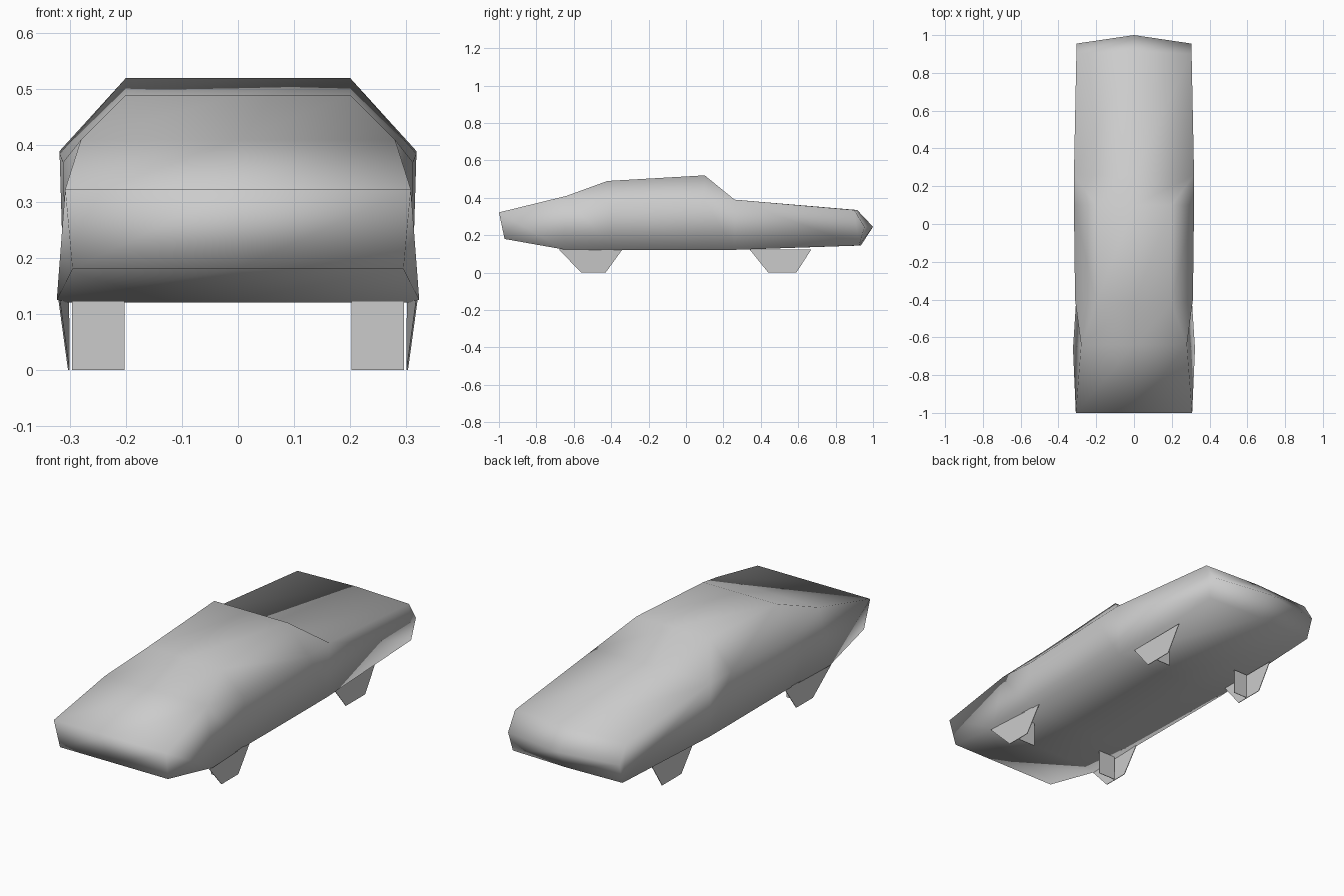
import bpy, bmesh

if "Cube" in bpy.data.objects:
    bpy.data.objects.remove(bpy.data.objects["Cube"])

grey = bpy.data.materials.new("body_grey")
grey.diffuse_color = (0.6, 0.6, 0.6, 1)
grey.use_nodes = True
grey.node_tree.nodes["Principled BSDF"].inputs["Base Color"].default_value = grey.diffuse_color


def make_object(name, bm, smooth):
    bmesh.ops.recalc_face_normals(bm, faces=bm.faces[:])
    for f in bm.faces:
        f.smooth = smooth
    mesh = bpy.data.meshes.new(name)
    bm.to_mesh(mesh)
    bm.free()
    mesh.materials.append(grey)
    ob = bpy.data.objects.new(name, mesh)
    bpy.context.collection.objects.link(ob)
    return ob


# Body: upper and lower edge lines, (half width, y, z, y shift at the centre)
upper = [(0.308, -1.0, 0.322, 0), (0.28, -0.64, 0.41, 0), (0.20, -0.42, 0.49, 0),
         (0.20, 0.10, 0.52, 0), (0.318, 0.26, 0.39, 0), (0.305, 0.90, 0.335, 0.015),
         (0.305, 0.955, 0.245, 0.045)]
lower = [(0.295, -0.97, 0.18, 0), (0.323, -0.66, 0.125, 0), (0.306, -0.40, 0.12, 0),
         (0.308, 0.10, 0.12, 0), (0.31, 0.26, 0.122, 0), (0.30, 0.925, 0.145, 0.01)]
# Shoulder below the roof edge, at the two roof stations
shoulder = {2: (0.312, -0.40, 0.37), 3: (0.318, 0.10, 0.385)}

bm = bmesh.new()


def edge_row(x, y, z, shift):
    return [bm.verts.new(p) for p in ((-x, y, z), (0, y + shift, z), (x, y, z))]


top = [edge_row(*p) for p in upper]
bot = [edge_row(*p) for p in lower]
loop = top + bot[::-1]                      # closed strip round the car
for a, b in zip(loop, loop[1:] + loop[:1]):
    for i in (0, 1):
        bm.faces.new((a[i], a[i + 1], b[i + 1], b[i]))
for i in (0, 2):                            # left and right flanks
    rim = [row[i] for row in top]
    for k, (x, y, z) in shoulder.items():
        rim[k] = bm.verts.new((x * (i - 1), y, z))
    bm.faces.new((top[1][i], top[2][i], rim[2]))
    bm.faces.new((top[2][i], top[3][i], rim[3], rim[2]))
    bm.faces.new((top[3][i], top[4][i], rim[3]))
    for k in range(5):
        bm.faces.new((rim[k], rim[k + 1], bot[k + 1][i], bot[k][i]))
    bm.faces.new((rim[5], rim[6], bot[5][i]))
make_object("car_body", bm, True)


# Wheels: a tapered outer plate with a cross panel behind it
def plate(name, points, offset):
    bm = bmesh.new()
    near = [bm.verts.new(p) for p in points]
    far = [bm.verts.new([c + o for c, o in zip(p, offset)]) for p in points]
    bm.faces.new(near)
    bm.faces.new(far[::-1])
    for i in range(4):
        j = (i + 1) % 4
        bm.faces.new((near[i], far[i], far[j], near[j]))
    make_object(name, bm, False)


# y of the four plate corners, y of the panel, then x at top ends and bottom
wheels = {"front": (-0.68, -0.56, -0.43, -0.34, -0.50, 0.320, 0.304, 0.303),
          "rear": (0.34, 0.44, 0.59, 0.67, 0.50, 0.283, 0.283, 0.283)}
for end, (t0, b0, b1, t1, mid, xt0, xt1, xb) in wheels.items():
    for side, s in (("left", -1), ("right", 1)):
        plate(f"{end}_{side}_wheel_plate",
              [(s * xt0, t0, 0.124), (s * xb, b0, 0),
               (s * xb, b1, 0), (s * xt1, t1, 0.124)], (-s * 0.003, 0, 0))
        xo = xb - 0.007
        plate(f"{end}_{side}_wheel_panel",
              [(s * 0.202, mid, 0), (s * xo, mid, 0),
               (s * xo, mid, 0.124), (s * 0.202, mid, 0.124)], (0, 0.003, 0))
